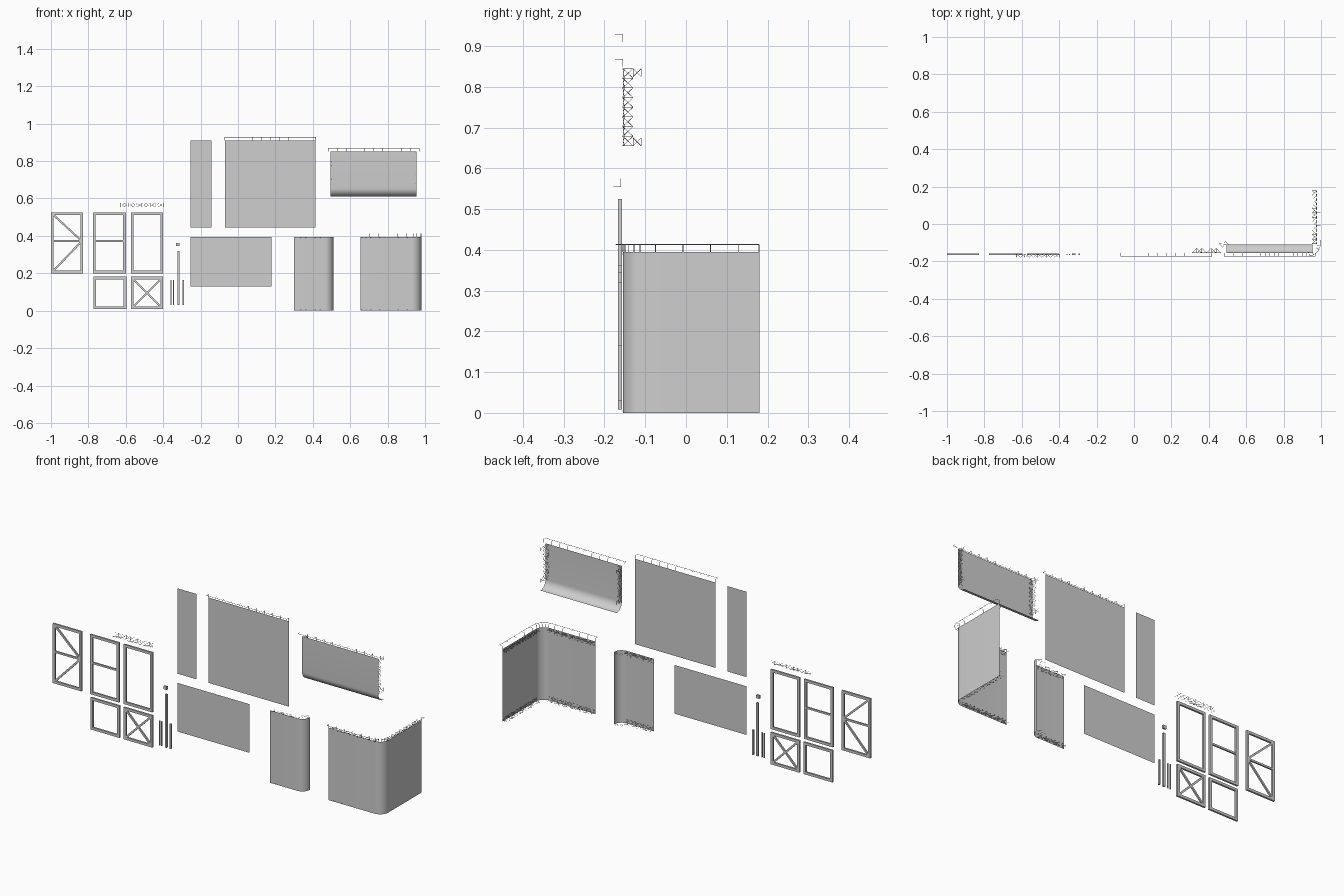
import bpy, bmesh, math
from mathutils import Vector as V

cube = bpy.data.objects.get("Cube")
if cube:
    bpy.data.objects.remove(cube)

grey = bpy.data.materials.new("plain_grey")
grey.use_nodes = True
tone = (0.62, 0.62, 0.62, 1)
grey.diffuse_color = tone
grey.node_tree.nodes["Principled BSDF"].inputs["Base Color"].default_value = tone

FACE = -0.155    # depth of the panel faces
FRAME = -0.162   # depth of the frame bars
WIRE = 0.001


def finish(name, bm):
    bmesh.ops.recalc_face_normals(bm, faces=bm.faces)
    mesh = bpy.data.meshes.new(name)
    bm.to_mesh(mesh)
    bm.free()
    mesh.materials.append(grey)
    ob = bpy.data.objects.new(name, mesh)
    bpy.context.collection.objects.link(ob)
    return ob


def sheet(name, path, sweep, thick=0.004):
    """Thin panel: a path swept along a vector."""
    bm = bmesh.new()
    rows = [(bm.verts.new(p), bm.verts.new(V(p) + V(sweep))) for p in path]
    for a, b in zip(rows, rows[1:]):
        bm.faces.new((a[0], b[0], b[1], a[1]))
    bmesh.ops.solidify(bm, geom=bm.faces[:], thickness=thick)
    ob = finish(name, bm)
    bpy.ops.object.select_all(action='DESELECT')
    ob.select_set(True)
    bpy.context.view_layer.objects.active = ob
    bpy.ops.object.shade_smooth_by_angle(angle=math.radians(35))


def arc(cu, cv, r, start, end, n=10):
    angles = [math.radians(start + (end - start) * i / n) for i in range(n + 1)]
    return [(cu + r * math.cos(a), cv + r * math.sin(a)) for a in angles]


def wires(name, lines, radius=WIRE):
    """Thin rods drawn along polylines."""
    cu = bpy.data.curves.new(name, 'CURVE')
    cu.dimensions = '3D'
    cu.bevel_depth = radius
    cu.bevel_resolution = 0
    cu.use_fill_caps = True
    for line in lines:
        sp = cu.splines.new('POLY')
        sp.points.add(len(line) - 1)
        for pt, co in zip(sp.points, line):
            pt.co = (*co, 1)
    cu.materials.append(grey)
    bpy.context.collection.objects.link(bpy.data.objects.new(name, cu))


def bars(name, segments, width=0.014, depth=0.01):
    """Square bars between points in the front plane."""
    bm = bmesh.new()
    for x0, z0, x1, z1 in segments:
        a, b = V((x0, FRAME, z0)), V((x1, FRAME, z1))
        d = (b - a).normalized()
        side = d.cross(V((0, 1, 0))) * width / 2
        back = V((0, depth / 2, 0))
        ring = [side + back, side - back, -side - back, -side + back]
        lo = [bm.verts.new(a + r) for r in ring]
        hi = [bm.verts.new(b + r) for r in ring]
        for i in range(4):
            j = (i + 1) % 4
            bm.faces.new((lo[i], lo[j], hi[j], hi[i]))
        bm.faces.new(lo[::-1])
        bm.faces.new(hi)
    finish(name, bm)


def frame(name, x0, x1, z0, z1, extra=(), h=0.007):
    l, r, b, t = x0 + h, x1 - h, z0 + h, z1 - h
    bars(name, [(l, z0, l, z1), (r, z0, r, z1), (x0, b, x1, b), (x0, t, x1, t)])
    if extra:
        bars(name + "_brace", extra, 0.01, 0.008)


def lattice(name, start, end, depths, pitch=0.024):
    """Wire truss: crossed cells standing off a line in each depth direction."""
    s, e = V(start), V(end)
    n = max(1, round((e - s).length / pitch))
    pts = [s.lerp(e, i / n) for i in range(n + 1)]
    lines = []
    for d in map(V, depths):
        lines += [[p, p + d] for p in pts]
        for p, q in zip(pts, pts[1:]):
            lines += [[p, q + d], [p + d, q]]
    wires(name, lines, 0.0006)


def rail(name, base, out, rise=0.018):
    """Lamp rail carried on small posts and arms."""
    up = V((0, 0, rise))
    lines = [[V(b), V(b) + up, V(b) + up + V(o)] for b, o in zip(base, out)]
    lines.append([V(b) + up + V(o) for b, o in zip(base, out)])
    wires(name, lines)


def straight_rail(name, x0, x1, z, n):
    base = [(x0 + (x1 - x0) * i / n, FACE, z) for i in range(n + 1)]
    rail(name, base, [(0, -0.018, 0)] * (n + 1))


# Open frames
Z0, Z1, ZM = 0.2, 0.525, 0.372
frame("frame_k_braced", -1.0, -0.828, Z0, Z1,
      [(-0.993, ZM, -0.835, ZM), (-0.993, 0.518, -0.835, ZM), (-0.835, ZM, -0.993, 0.207)])
frame("frame_mid_bar", -0.775, -0.6, Z0, Z1, [(-0.77, ZM, -0.605, ZM)])
frame("frame_open_tall", -0.573, -0.4, Z0, Z1)
frame("frame_open_square", -0.773, -0.597, 0.008, 0.182)
frame("frame_x_braced", -0.573, -0.4, 0.008, 0.182,
      [(-0.566, 0.015, -0.407, 0.175), (-0.566, 0.175, -0.407, 0.015)])

# Loose rods and end cap
bars("short_rods", [(-0.359, 0.03, -0.359, 0.165), (-0.345, 0.03, -0.345, 0.165)], 0.005, 0.005)
bars("long_rod", [(-0.319, 0.03, -0.319, 0.32)], 0.011)
bars("side_rod", [(-0.292, 0.03, -0.292, 0.165)], 0.009)
bars("end_cap", [(-0.322, 0.345, -0.322, 0.363)], 0.018)

# Loose wire truss
lattice("loose_truss", (-0.63, -0.16, 0.555), (-0.4, -0.16, 0.555),
        [(0, -0.018, 0), (0, 0, 0.02)])

# Flat panels
for name, x0, x1, z0, z1 in (("narrow_panel", -0.255, -0.143, 0.445, 0.91),
                             ("large_panel", -0.07, 0.415, 0.445, 0.91),
                             ("wide_panel", -0.255, 0.178, 0.13, 0.395)):
    sheet(name, [(x0, FACE, z0), (x1, FACE, z0)], (0, 0, z1 - z0))
straight_rail("large_panel_rail", -0.07, 0.415, 0.91, 10)

# Panel with its foot curved backwards
foot = [(0.495, FACE, 0.85)] + [(0.495, y, z) for y, z in arc(-0.11, 0.655, 0.045, 180, 270)]
sheet("curved_foot_panel", foot, (0.46, 0, 0))
straight_rail("curved_foot_rail", 0.482, 0.97, 0.85, 10)
for side, x, inward in (("right", 0.497, 0.022), ("left", 0.953, -0.022)):
    lattice("foot_truss_" + side, (x, FACE, 0.655), (x, FACE, 0.845),
            [(0, 0.025, 0), (inward, 0.004, 0)])
    for z in (0.655, 0.825):
        lattice("foot_bracket_" + side, (x, -0.13, z), (x, -0.11, z), [(0, 0, 0.02)])

# Panel with one side curved backwards
edge = [(0.30, FACE, 0)] + [(x, y, 0) for x, y in arc(0.465, -0.11, 0.045, 270, 360)]
sheet("curved_side_panel", edge, (0, 0, 0.395))
for level, z, inward in (("bottom", 0.004, 0.022), ("top", 0.391, -0.022)):
    lattice("side_truss_" + level, (0.31, FACE, z), (0.465, FACE, z),
            [(0, 0.025, 0), (0, 0.004, inward)])
    lattice("side_end_truss_" + level, (0.475, -0.125, z), (0.505, -0.11, z), [(-0.02, 0.02, 0)])

# Corner panel with a rounded bend
bend = arc(0.93, -0.105, 0.05, 270, 360)
plan = [(0.655, FACE)] + bend + [(0.98, 0.18)]
sheet("corner_panel", [(x, y, 0) for x, y in plan], (0, 0, 0.395))
for level, z, inward in (("bottom", 0.004, 0.022), ("top", 0.391, -0.022)):
    lattice("corner_front_truss_" + level, (0.66, FACE, z), (0.93, FACE, z),
            [(0, 0.025, 0), (0, 0.004, inward)])
    lattice("corner_wing_truss_" + level, (0.978, -0.105, z), (0.978, 0.178, z),
            [(-0.025, 0, 0), (-0.004, 0, inward)])

# Rail following the bend
base = [(0.655 + 0.049 * i, FACE, 0.395) for i in range(6)]
out = [(0, -0.017, 0)] * 6
for x, y in bend[1:-1:2]:
    base.append((x, y, 0.395))
    out.append(V((x - 0.93, y + 0.105, 0)).normalized() * 0.017)
for y in (-0.075, -0.007, 0.06, 0.128, 0.179):
    base.append((0.98, y, 0.395))
    out.append((0.017, 0, 0))
rail("corner_rail", base, out)
